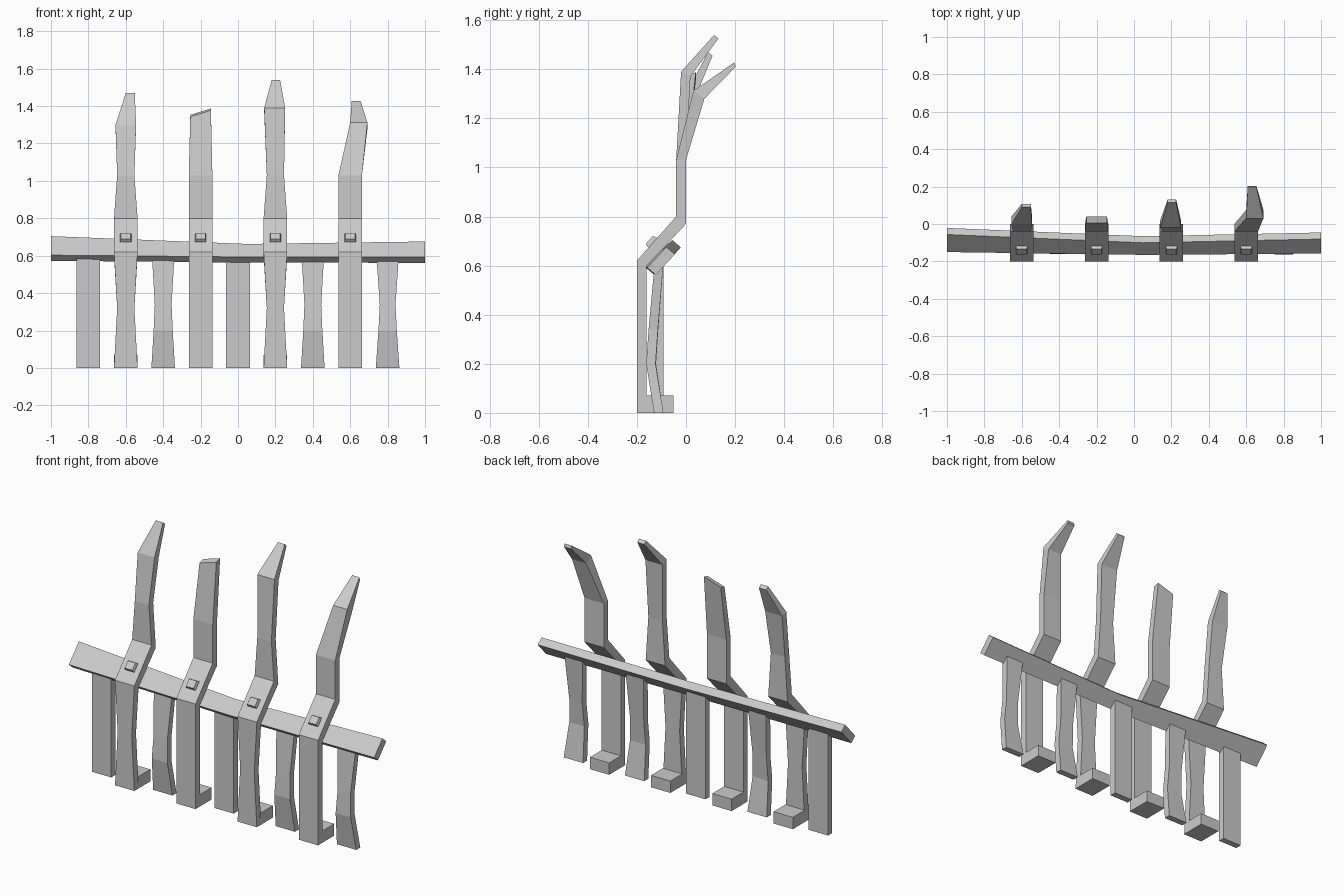
import bpy
from mathutils import Vector

if "Cube" in bpy.data.objects:
    bpy.data.objects.remove(bpy.data.objects["Cube"])


def loft(name, rings):
    """Skin four-sided rings given as (x_left, x_right, (y, z) front, (y, z) back)."""
    verts, faces = [], []
    for x0, x1, f, b in rings:
        verts += [(x0, *f), (x1, *f), (x1, *b), (x0, *b)]
    for i in range(len(rings) - 1):
        for k in range(4):
            a, c = i * 4 + k, i * 4 + (k + 1) % 4
            faces.append((a, c, c + 4, a + 4))
    n = len(verts)
    faces += [(3, 2, 1, 0), (n - 4, n - 3, n - 2, n - 1)]
    mesh = bpy.data.meshes.new(name)
    mesh.from_pydata(verts, [], faces)
    mesh.update()
    ob = bpy.data.objects.new(name, mesh)
    bpy.context.collection.objects.link(ob)
    return ob


W = 0.063  # half width of posts and slats

# Upper ends of the tall posts: rings above the straight part
tops = {
    -0.6: [(-0.655, -0.545, (0.0, 1.30), (0.04, 1.29)),
           (-0.60, -0.552, (0.09, 1.47), (0.108, 1.455))],
    -0.2: [(-0.255, -0.145, (0.005, 1.36), (0.04, 1.37))],
    0.2: [(0.14, 0.252, (-0.02, 1.39), (0.018, 1.37)),
          (0.18, 0.225, (0.115, 1.54), (0.132, 1.525))],
    0.6: [(0.60, 0.692, (0.03, 1.312), (0.075, 1.28)),
          (0.608, 0.655, (0.197, 1.428), (0.202, 1.41))],
}
waists = {-0.6: 0.046, -0.2: W, 0.2: 0.046, 0.6: W}

for i, (x, top) in enumerate(tops.items()):
    w = waists[x]
    # Tall cranked post
    rings = [(x - h, x + h, (yf, zf), (yb, zb)) for h, yf, zf, yb, zb in [
        (W, -0.20, 0.0, -0.16, 0.0),
        (w, -0.20, 0.32, -0.16, 0.32),
        (W, -0.20, 0.62, -0.16, 0.60),
        (W, -0.04, 0.80, 0.0, 0.77),
        (w, -0.04, 1.03, 0.0, 1.03)]]
    post = loft(f"tall_post_{i + 1}", rings + top)
    if x == -0.2:  # slanted cut on the plain post
        for v in post.data.vertices:
            if v.co.z > 1.3:
                v.co.z += 0.017 if v.co.x > x else -0.017
    # Foot behind the post
    loft(f"foot_{i + 1}", [(x - W, x + W, (-0.165, z), (-0.05, z)) for z in (0, 0.07)])
    # Tapered bolt head on the slanted section
    c, up, out = Vector((-0.133, 0.695)), Vector((0.66, 0.75)), Vector((-0.75, 0.66))
    peg = []
    for h, s, d in [(0.03, 0.026, -0.015), (0.03, 0.026, 0.008), (0.025, 0.022, 0.022)]:
        m = c + Vector((0.0, -0.005)) + out * d
        peg.append((x - h, x + h, m - up * s, m + up * s))
    loft(f"bolt_head_{i + 1}", peg)

# Slanted rail resting behind the posts, sagging in the middle
rail = []
D, N = Vector((0.68, 0.735)), Vector((0.035, -0.03))
verts, faces = [], []
for x, y, z, length in [(-1, -0.15, 0.603, 0.138), (0.05, -0.165, 0.593, 0.095),
                        (1, -0.158, 0.592, 0.114)]:
    a = Vector((y, z))
    b = a + D * length
    verts += [(x, *p) for p in (a, a + N, b + N, b)]
for i in range(2):
    for k in range(4):
        a, c = i * 4 + k, i * 4 + (k + 1) % 4
        faces.append((a, c, c + 4, a + 4))
faces += [(3, 2, 1, 0), (8, 9, 10, 11)]
mesh = bpy.data.meshes.new("rail")
mesh.from_pydata(verts, [], faces)
mesh.update()
bpy.context.collection.objects.link(bpy.data.objects.new("rail", mesh))

# Short slats under the rail: plain ones straight, waisted ones bowed forward
for i, (x, w, bow) in enumerate([(-0.8, W, 0), (-0.4, 0.045, 0.03), (0.0, W, 0),
                                 (0.4, 0.045, 0.03), (0.8, 0.042, 0.032)]):
    loft(f"short_slat_{i + 1}", [
        (x - h, x + h, (-0.13 - dy, z), (-0.092 - dy, zb)) for h, dy, z, zb in [
            (W, 0, 0, 0),
            ((w * 2 + W) / 3, bow, 0.20, 0.20),
            (w, bow * 0.7, 0.34, 0.34),
            (W - (0.004 if bow else 0), 0, 0.585, 0.61)]])
